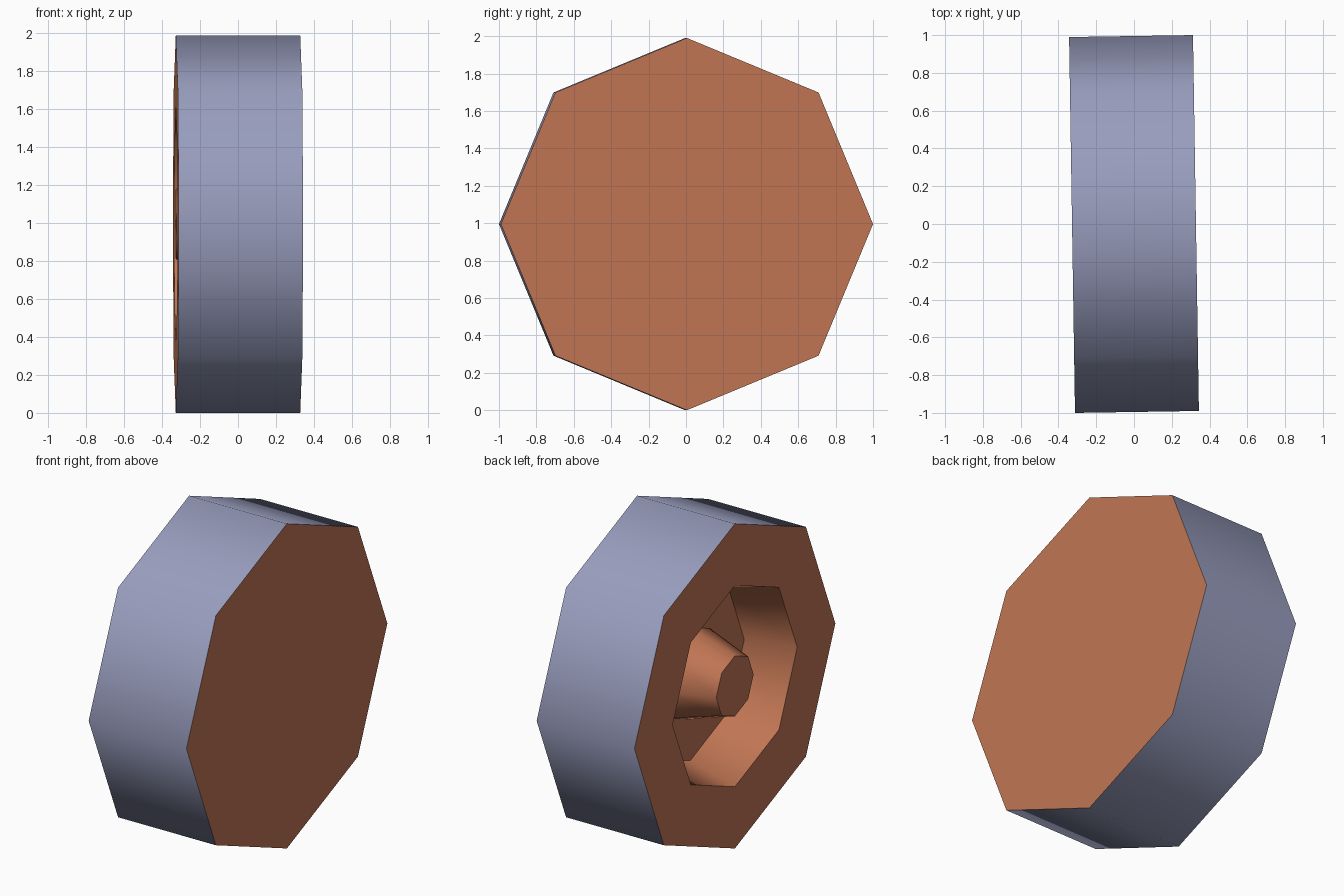
import bpy, bmesh, math

if "Cube" in bpy.data.objects:
    bpy.data.objects.remove(bpy.data.objects["Cube"])

SIDES = 8
R = 0.995          # outer radius
HALF = 0.328       # half the wheel width
FLOOR = -HALF + 0.30
YAW = math.radians(0.9)


def material(name, rgb):
    m = bpy.data.materials.new(name)
    m.diffuse_color = (*rgb, 1.0)
    m.use_nodes = True
    m.node_tree.nodes["Principled BSDF"].inputs["Base Color"].default_value = m.diffuse_color
    return m


def lathe(name, profile, mat):
    """Turn an open (x, radius) profile about the x axis; cap any inner ends."""
    bm = bmesh.new()
    rings = []
    for x, r in profile:
        ring = []
        for k in range(SIDES):
            a = 2 * math.pi * k / SIDES
            ring.append(bm.verts.new((x, r * math.cos(a), r * math.sin(a))))
        rings.append(ring)
    for a, b in zip(rings, rings[1:]):
        for k in range(SIDES):
            n = (k + 1) % SIDES
            bm.faces.new((a[k], a[n], b[n], b[k]))
    if profile[0][1] < R:
        bm.faces.new(rings[0][::-1])
    bm.normal_update()
    me = bpy.data.meshes.new(name)
    bm.to_mesh(me)
    bm.free()
    me.materials.append(mat)
    ob = bpy.data.objects.new(name, me)
    bpy.context.collection.objects.link(ob)
    ob.location.z = R
    ob.rotation_euler.z = YAW
    bpy.ops.object.select_all(action='DESELECT')
    ob.select_set(True)
    bpy.context.view_layer.objects.active = ob
    bpy.ops.object.shade_smooth_by_angle(angle=math.radians(60))
    return ob


rubber = material("grey blue", (0.314, 0.337, 0.509))
rust = material("rust orange", (0.527, 0.178, 0.087))

# Outer tread band (listed from +x so its faces point outward)
lathe("tread", [(-HALF, R), (HALF, R)], rubber)

# Outer face: hub cone tip, cone side, recess floor, recess wall, flat rim
lathe("hub_face", [(-HALF, 0.185), (FLOOR, 0.28), (FLOOR, 0.536),
                   (-HALF, 0.617), (-HALF, R)], rust)

# Flat inner face
back = lathe("back_plate", [(HALF, R), (HALF, 0.3)], rust)

# Close the back plate centre and orient everything outward
bm = bmesh.new()
bm.from_mesh(back.data)
bmesh.ops.holes_fill(bm, edges=[e for e in bm.edges if e.is_boundary and
                                all(v.co.yz.length < 0.5 for v in e.verts)], sides=0)
bmesh.ops.dissolve_faces(bm, faces=bm.faces[:])
bm.normal_update()
for f in bm.faces:
    if f.normal.x < 0:
        f.normal_flip()
bm.to_mesh(back.data)
bm.free()

# Tread faces must point away from the axle, hub rim faces toward -x
for name, test in (("tread", lambda p: p.normal.yz.dot(p.center.yz) < 0),
                   ("hub_face", lambda p: p.normal.x > 0.05)):
    me = bpy.data.objects[name].data
    if any(test(p) for p in me.polygons):
        me.flip_normals()
